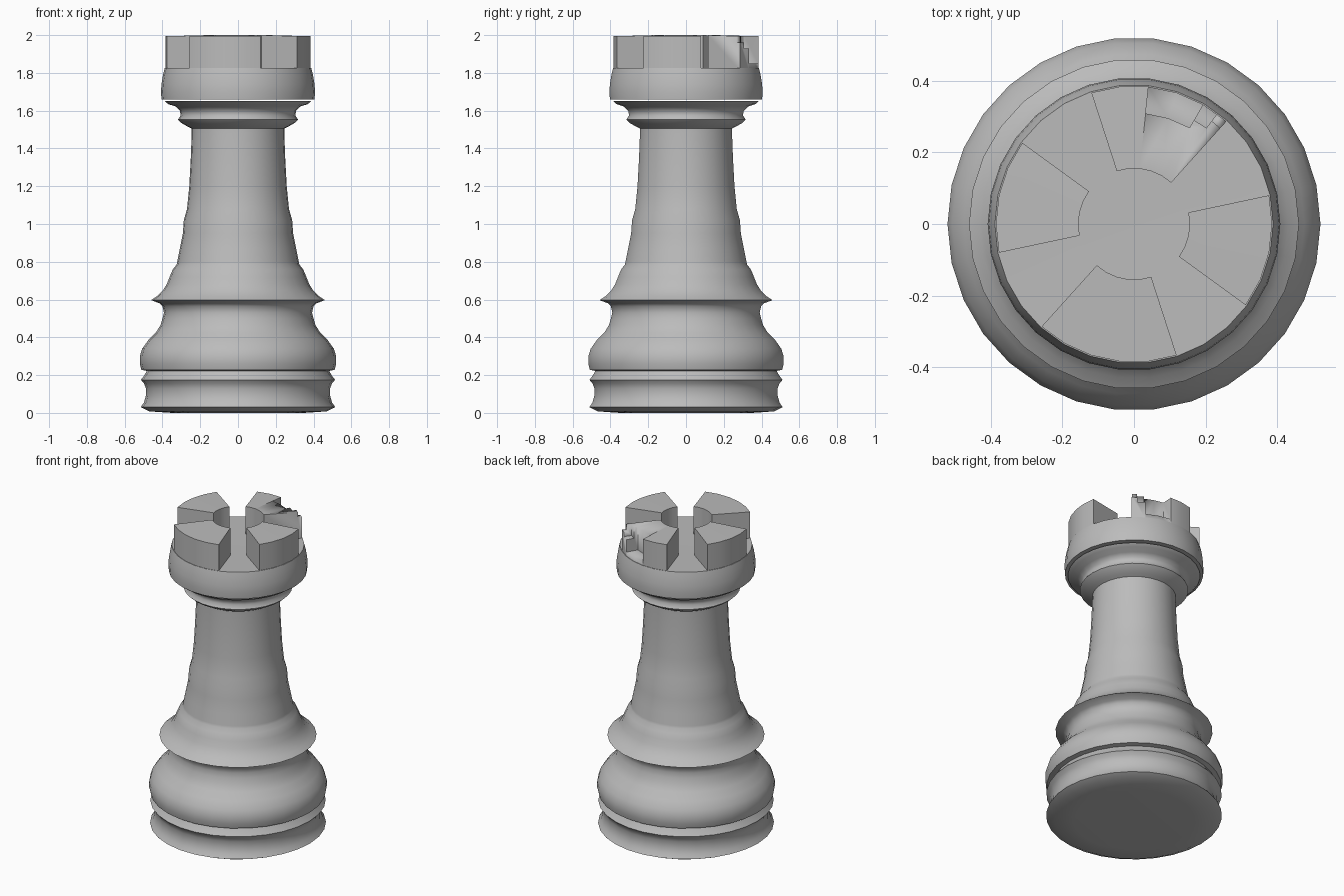
import bpy, bmesh
from math import radians, cos, sin

if "Cube" in bpy.data.objects:
    bpy.data.objects.remove(bpy.data.objects["Cube"])

SIDES = 30
stone = bpy.data.materials.new("plain grey")
stone.diffuse_color = (0.5, 0.5, 0.5, 1)
stone.use_nodes = True
stone.node_tree.nodes["Principled BSDF"].inputs["Base Color"].default_value = stone.diffuse_color


def finish(name, bm, angle=40):
    bmesh.ops.recalc_face_normals(bm, faces=bm.faces)
    me = bpy.data.meshes.new(name)
    bm.to_mesh(me)
    bm.free()
    me.materials.append(stone)
    ob = bpy.data.objects.new(name, me)
    bpy.context.collection.objects.link(ob)
    bpy.ops.object.select_all(action='DESELECT')
    ob.select_set(True)
    bpy.context.view_layer.objects.active = ob
    bpy.ops.object.shade_smooth_by_angle(angle=radians(angle))
    return ob


def lathe(name, profile, angle=50):
    """Turn (radius, height) points around z."""
    bm = bmesh.new()
    verts = [bm.verts.new((r, 0, z)) for r, z in profile]
    edges = [bm.edges.new(p) for p in zip(verts, verts[1:])]
    bmesh.ops.spin(bm, geom=verts + edges, cent=(0, 0, 0), axis=(0, 0, 1),
                   angle=radians(360), steps=SIDES)
    bmesh.ops.remove_doubles(bm, verts=bm.verts, dist=0.0005)
    return finish(name, bm, angle)


def sector(name, a0, a1, r0, r1, z0, z1):
    """Closed block between two angles and two radii."""
    bm = bmesh.new()
    n = max(1, round((a1 - a0) / 12))
    rings = []
    for i in range(n + 1):
        a = radians(a0 + (a1 - a0) * i / n)
        rings.append([bm.verts.new((r * cos(a), r * sin(a), z))
                      for r, z in ((r0, z0), (r1, z0), (r1, z1 - 0.006), (r0, z1))])
    for p, q in zip(rings, rings[1:]):
        for k in range(4):
            m = (k + 1) % 4
            bm.faces.new((p[k], p[m], q[m], q[k]))
    bm.faces.new(rings[0])
    bm.faces.new(rings[-1])
    return finish(name, bm, 30)


# Base rings, bulge, flange, tapered shaft and collar
lathe("body", [
    (0, 0.008), (0.35, 0.0), (0.47, 0.008), (0.515, 0.03), (0.498, 0.055),
    (0.488, 0.09), (0.488, 0.13), (0.497, 0.155), (0.514, 0.175), (0.495, 0.2),
    (0.483, 0.222), (0.512, 0.228), (0.52, 0.26), (0.52, 0.3), (0.507, 0.34),
    (0.475, 0.385), (0.435, 0.425), (0.41, 0.465), (0.4, 0.5), (0.392, 0.53),
    (0.4, 0.565), (0.415, 0.58), (0.46, 0.597), (0.43, 0.617), (0.4, 0.645),
    (0.378, 0.68), (0.362, 0.72), (0.345, 0.76), (0.325, 0.785), (0.322, 0.8),
    (0.308, 0.87), (0.292, 0.95), (0.287, 1.02), (0.27, 1.08), (0.258, 1.2),
    (0.25, 1.35), (0.245, 1.48), (0.245, 1.505), (0.265, 1.515), (0.3, 1.535),
    (0.318, 1.552), (0.303, 1.575), (0.308, 1.6), (0.33, 1.622), (0.37, 1.635),
    (0.388, 1.651)])

# Turret rim with flat floor, resting just above the collar
lathe("turret_rim", [
    (0.34, 1.66), (0.405, 1.66), (0.408, 1.7), (0.405, 1.74), (0.397, 1.79),
    (0.388, 1.825), (0.15, 1.822), (0, 1.82)])

# Battlements: start and end angle of each block
for name, a0, a1 in (("front", -132, -72), ("right", -36, 12),
                     ("back", 48, 108), ("left", 144, 192)):
    block = sector(name + "_battlement", a0, a1, 0.155, 0.385, 1.81, 2.0)
    if name != "back":
        continue
    # Chipped outer corner of the back block, cut as uneven steps
    for i, (c0, c1, r, z) in enumerate(((60, 84, 0.31, 1.85),
                                        (53, 60.5, 0.335, 1.93),
                                        (46, 53.5, 0.36, 1.96))):
        cutter = sector("chip_cutter_%d" % i, c0, c1, r, 0.45, z, 2.1)
        cutter.hide_render = True
        cutter.hide_set(True)
        cut = block.modifiers.new("chip", 'BOOLEAN')
        cut.operation = 'DIFFERENCE'
        cut.solver = 'EXACT'
        cut.object = cutter
